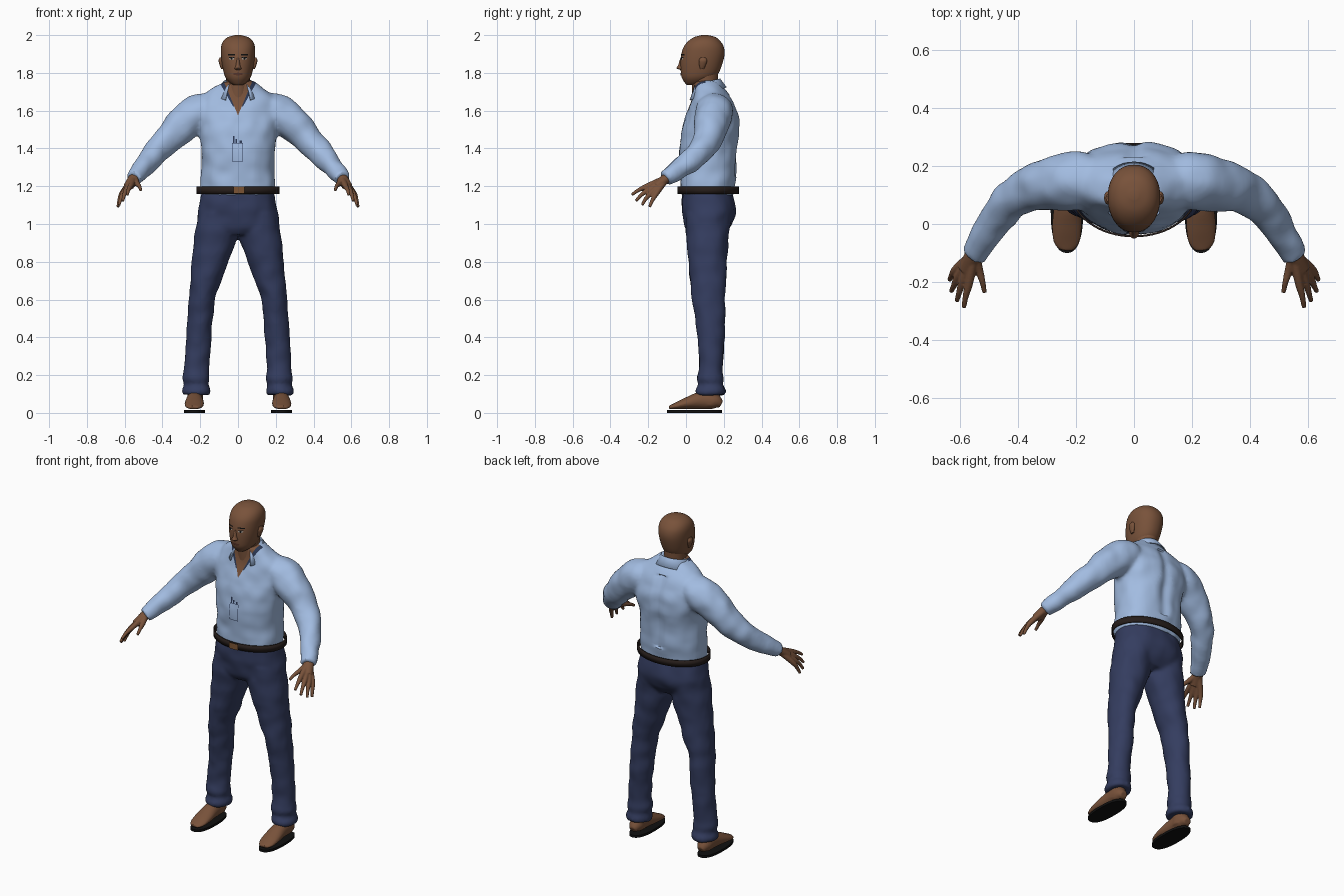
import bpy, bmesh, math
from mathutils import Vector, noise
from mathutils.bvhtree import BVHTree

cube = bpy.data.objects.get("Cube")
if cube:
    bpy.data.objects.remove(cube, do_unlink=True)


def material(name, *rgb):
    m = bpy.data.materials.new(name)
    m.use_nodes = True
    m.diffuse_color = (*rgb, 1)
    m.node_tree.nodes["Principled BSDF"].inputs["Base Color"].default_value = (*rgb, 1)
    return m


SKIN = material("brown skin", 0.19, 0.085, 0.043)
SHIRT = material("pale blue cloth", 0.36, 0.5, 0.75)
NAVY = material("navy trousers", 0.034, 0.046, 0.115)
HAIR = material("black hair", 0.005, 0.005, 0.005)
LEATHER = material("dark leather", 0.02, 0.013, 0.011)
BUCKLE = material("tan buckle", 0.2, 0.09, 0.035)
LINING = material("dark blue lining", 0.025, 0.04, 0.09)
LIP = material("dark lip", 0.11, 0.04, 0.025)
WHITE = material("eye white", 0.4, 0.36, 0.32)
made = []


def smooth_path(pts, steps):
    """Catmull-Rom resampling of a list of equal-length tuples."""
    p = [pts[0], *pts, pts[-1]]
    out = []
    for i in range(1, len(p) - 2):
        for k in range(steps):
            t = k / steps
            out.append([0.5 * (2 * b + (c - a) * t + (2 * a - 5 * b + 4 * c - d) * t * t
                               + (3 * b - a - 3 * c + d) * t ** 3)
                        for a, b, c, d in zip(p[i - 1], p[i], p[i + 1], p[i + 2])])
    return out + [list(pts[-1])]


def loft(bm, pts, n=32, steps=5, flat=True, power=2.0, caps=True):
    """Skin elliptical rings (x, y, z, rx, ry); flat rings stay level, others follow the path."""
    pts = smooth_path(pts, steps)
    rings = []
    for i, (x, y, z, rx, ry) in enumerate(pts):
        u, v = Vector((1, 0, 0)), Vector((0, 1, 0))
        if not flat:
            t = Vector(pts[min(i + 1, len(pts) - 1)][:3]) - Vector(pts[max(i - 1, 0)][:3])
            u = t.cross(Vector((0, 0, 1))).normalized()
            v = u.cross(t).normalized()
        ring = []
        for k in range(n):
            a = math.tau * k / n
            c, s = math.cos(a), math.sin(a)
            cu = math.copysign(abs(c) ** (2 / power), c) * rx
            sv = math.copysign(abs(s) ** (2 / power), s) * ry
            ring.append(bm.verts.new(Vector((x, y, z)) + u * cu + v * sv))
        rings.append(ring)
    for a, b in zip(rings, rings[1:]):
        for k in range(n):
            bm.faces.new((a[k], a[(k + 1) % n], b[(k + 1) % n], b[k]))
    if caps:
        bm.faces.new(rings[0])
        bm.faces.new(rings[-1])


def flip(pts, side):
    return [(p[0] * side, *p[1:]) for p in pts]


def finish(name, bm, *mats, voxel=0, relax=3):
    """Make the object; a voxel size fuses overlapping lofts into one skin."""
    bmesh.ops.recalc_face_normals(bm, faces=bm.faces)
    me = bpy.data.meshes.new(name)
    bm.to_mesh(me)
    bm.free()
    ob = bpy.data.objects.new(name, me)
    bpy.context.scene.collection.objects.link(ob)
    if voxel:
        r = ob.modifiers.new("fuse", "REMESH")
        r.mode, r.voxel_size = "VOXEL", voxel
        s = ob.modifiers.new("relax", "SMOOTH")
        s.factor, s.iterations = 0.5, relax
        dg = bpy.context.evaluated_depsgraph_get()
        ob.data = bpy.data.meshes.new_from_object(ob.evaluated_get(dg))
        ob.modifiers.clear()
    ob.data.materials.clear()
    for m in mats:
        ob.data.materials.append(m)
    made.append(ob)
    return ob


def edit(ob):
    bm = bmesh.new()
    bm.from_mesh(ob.data)
    bm.normal_update()
    return bm


def wrinkle(bm, amount):
    for v in bm.verts:
        v.co += v.normal * noise.noise(v.co * 13) * amount


# Shirt: torso and both sleeves fused together
bm = bmesh.new()
loft(bm, [(0, .115, 1.15, .195, .14), (0, .115, 1.2, .2, .145), (0, .118, 1.3, .194, .15),
          (0, .118, 1.4, .196, .153), (0, .132, 1.5, .21, .153), (0, .14, 1.58, .225, .136),
          (0, .135, 1.66, .2, .107), (0, .125, 1.71, .15, .085), (0, .11, 1.755, .078, .066)],
     n=48, power=2.3)
SLEEVE = [(.1, .14, 1.61, .08, .08), (.2, .15, 1.59, .1, .1), (.285, .135, 1.535, .092, .095),
          (.36, .12, 1.46, .078, .08), (.43, .075, 1.385, .067, .068),
          (.49, -.005, 1.315, .057, .057), (.552, -.11, 1.24, .042, .042)]
for side in (1, -1):
    loft(bm, flip(SLEEVE, side), flat=False)
shirt = finish("shirt", bm, SHIRT, SKIN, LINING, voxel=0.011, relax=5)
bm = edit(shirt)
wrinkle(bm, 0.007)
for v in bm.verts:  # spine groove
    if v.co.y > .2 and 1.25 < v.co.z < 1.68:
        v.co.y -= .013 * math.exp(-(v.co.x / .03) ** 2)
OPEN = 1.575
for slope in (.42, -.42, .56, -.56):  # clean edges for the open neck
    bmesh.ops.bisect_plane(bm, geom=bm.verts[:] + bm.edges[:] + bm.faces[:],
                           plane_co=(0, 0, OPEN), plane_no=(1, 0, -slope))
for f in bm.faces:
    c = f.calc_center_median()
    if c.z > OPEN and c.y < .1:
        ratio = abs(c.x) / (c.z - OPEN)
        f.material_index = 1 if ratio < .42 else 2 if ratio < .56 and c.z > 1.62 else 0
bm.to_mesh(shirt.data)
bm.free()

# Collar: a folded band around the neck, open at the front
bm = bmesh.new()
rows = []
for k in range(33):
    a = math.radians(36 + 288 * k / 32)
    front = (1 + math.cos(a)) / 2
    edge = []
    for rx, ry, back, drop in ((.07, .07, 1.72, .03), (.079, .074, 1.77, .035), (.115, .108, 1.725, .075)):
        edge.append(bm.verts.new((rx * math.sin(a), .107 - ry * math.cos(a), back - drop * front)))
    rows.append(edge)
for p, q in zip(rows, rows[1:]):
    for j in range(2):
        bm.faces.new((p[j], q[j], q[j + 1], p[j + 1])).material_index = 1 - j
collar = finish("collar", bm, SHIRT, LINING)
collar.modifiers.new("thickness", "SOLIDIFY").thickness = .006

# Trousers: hips and both legs fused together
bm = bmesh.new()
loft(bm, [(0, .112, 1.17, .193, .134), (0, .118, 1.1, .204, .142), (0, .122, 1.05, .213, .14),
          (0, .115, .99, .215, .122), (0, .112, .945, .19, .09)], n=48, power=2.3)
LEG = [(.11, .12, 1.06, .095, .125), (.116, .113, .94, .115, .112), (.147, .115, .8, .096, .102),
       (.175, .118, .68, .08, .094), (.192, .12, .6, .068, .088), (.208, .133, .42, .069, .072),
       (.219, .13, .24, .065, .062), (.222, .128, .18, .073, .07), (.22, .13, .15, .066, .065),
       (.222, .13, .12, .075, .08), (.222, .13, .095, .07, .075)]
for side in (1, -1):
    loft(bm, flip(LEG, side))
trousers = finish("trousers", bm, NAVY, voxel=0.011, relax=4)
bm = edit(trousers)
wrinkle(bm, 0.006)
bm.to_mesh(trousers.data)
bm.free()

# Belt: a loose band standing off the waist
bm = bmesh.new()
loft(bm, [(0, .117, 1.16, .221, .163), (0, .117, 1.198, .221, .163)], n=64, steps=1, caps=False)
belt = finish("belt", bm, LEATHER)
belt.modifiers.new("thickness", "SOLIDIFY").thickness = .007

# Hands, feet and soles
WRIST = (.55, -.1, 1.245)
FINGERS = [((.568, -.2, 1.203), (.58, -.25, 1.18), (.586, -.287, 1.155)),
           ((.588, -.19, 1.187), (.602, -.235, 1.155), (.61, -.265, 1.122)),
           ((.603, -.175, 1.173), (.62, -.212, 1.135), (.63, -.232, 1.1)),
           ((.612, -.155, 1.165), (.628, -.178, 1.125), (.636, -.193, 1.09)),
           ((.535, -.155, 1.215), (.522, -.2, 1.2), (.515, -.236, 1.18))]
FOOT = [(.23, .187, .045, .022, .018), (.23, .15, .062, .041, .042), (.23, .08, .066, .044, .046),
        (.231, 0, .05, .051, .03), (.233, -.06, .035, .046, .016), (.235, -.09, .028, .026, .009)]
for side, word in ((1, "left"), (-1, "right")):
    bm = bmesh.new()
    loft(bm, flip([(.53, -.06, 1.27, .026, .026), (*WRIST, .03, .026),
                   (.578, -.16, 1.2, .03, .022)], side), n=16, flat=False)
    for knuckle, joint, tip in FINGERS:
        loft(bm, flip([(*WRIST, .018, .018), (*knuckle, .015, .015), (*joint, .0105, .0105),
                       (*tip, .008, .008)], side), n=12, flat=False)
    finish(word + "_hand", bm, SKIN, voxel=0.004, relax=2)

    bm = bmesh.new()
    loft(bm, flip(FOOT, side), flat=False)
    loft(bm, flip([(.228, .125, .04, .042, .05), (.226, .13, .14, .04, .05)], side))
    finish(word + "_foot", bm, SKIN, voxel=0.006)

    bm = bmesh.new()
    loft(bm, flip([(.231, .045, 0, .056, .145), (.231, .045, .014, .056, .145)], side),
         n=40, steps=1, power=2.4)
    finish(word + "_sole", bm, HAIR)

# Neck
bm = bmesh.new()
loft(bm, [(0, .105, 1.64, .068, .07), (0, .1, 1.72, .062, .068), (0, .1, 1.83, .064, .072)])
finish("neck", bm, SKIN)

# Head with the hair chosen by a hairline rule
bm = bmesh.new()
loft(bm, [(0, .035, 1.737, .026, .032), (0, .048, 1.75, .045, .056), (0, .062, 1.772, .064, .083),
          (0, .073, 1.8, .075, .1), (0, .082, 1.85, .085, .111), (0, .09, 1.9, .09, .114),
          (0, .094, 1.94, .089, .105), (0, .097, 1.97, .077, .083), (0, .1, 1.99, .052, .055),
          (0, .1, 2.0, .015, .016)], n=72, steps=6, power=2.15)
for f in bm.faces:
    x, y, z = f.calc_center_median()
    if (z > 1.94 - 2 * max(y, 0) and (y < .05 or z > 1.86)) \
            or (.045 < y < .07 and z > 1.832) or (y > .105 and z > 1.785):
        f.material_index = 1
head = finish("head", bm, SKIN, HAIR)

# Nose and ears
bm = bmesh.new()
loft(bm, [(0, -.012, 1.815, .014, .014), (0, -.028, 1.824, .018, .022), (0, -.026, 1.84, .012, .016),
          (0, -.02, 1.878, .007, .01)], n=20)
finish("nose", bm, SKIN)
for side, word in ((1, "left"), (-1, "right")):
    bm = bmesh.new()
    loft(bm, flip([(.082, .085, 1.82, .006, .01), (.087, .087, 1.84, .01, .017),
                   (.092, .09, 1.865, .011, .022), (.09, .09, 1.882, .006, .012)], side), n=16)
    finish(word + "_ear", bm, SKIN)


def plate(name, target, mat, x0, z0, x1, z1, oval=False, lift=.003):
    """A thin patch projected from the front onto a surface."""
    src = edit(target)
    tree = BVHTree.FromBMesh(src)
    src.free()
    bm, n, grid = bmesh.new(), 8, []
    for j in range(n + 1):
        v = 2 * j / n - 1
        w = math.sqrt(max(1 - v * v, .02)) if oval else 1
        row = []
        for i in range(n + 1):
            x = (x0 + x1) / 2 + (x1 - x0) / 2 * (2 * i / n - 1) * w
            z = (z0 + z1) / 2 + (z1 - z0) / 2 * v
            hit = tree.ray_cast(Vector((x, -1, z)), Vector((0, 1, 0)))[0]
            row.append(bm.verts.new((x, (hit.y if hit else 0) - lift, z)))
        grid.append(row)
    for a, b in zip(grid, grid[1:]):
        for i in range(n):
            bm.faces.new((a[i], a[i + 1], b[i + 1], b[i]))
    finish(name, bm, mat)


# Face details
for s, word in ((1, "left"), (-1, "right")):
    plate(word + "_eye", head, WHITE, s * .02, 1.869, s * .047, 1.881, True)
    plate(word + "_iris", head, HAIR, s * .029, 1.869, s * .039, 1.882, True, .004)
    plate(word + "_eyelid", head, HAIR, s * .019, 1.88, s * .048, 1.883)
    plate(word + "_eyebrow", head, HAIR, s * .016, 1.893, s * .054, 1.899)
plate("lips", head, LIP, -.027, 1.787, .027, 1.801, True)

# Buckle, pocket outline and pens
plate("buckle", belt, BUCKLE, -.025, 1.161, .035, 1.198, lift=.008)
for name, box in {"pocket_left_edge": (.023, 1.33, .026, 1.43), "pocket_right_edge": (-.032, 1.33, -.029, 1.43),
                  "pocket_bottom": (-.032, 1.33, .026, 1.333), "pocket_top": (-.032, 1.427, .026, 1.43),
                  "long_pen": (-.026, 1.43, -.018, 1.465), "short_pen": (-.012, 1.43, -.004, 1.45),
                  "pen_clip": (.008, 1.43, .02, 1.443)}.items():
    plate(name, shirt, LINING, *box)

# Shading
bpy.ops.object.select_all(action="DESELECT")
for ob in made:
    ob.select_set(True)
bpy.context.view_layer.objects.active = made[0]
bpy.ops.object.shade_smooth_by_angle(angle=math.radians(45))
